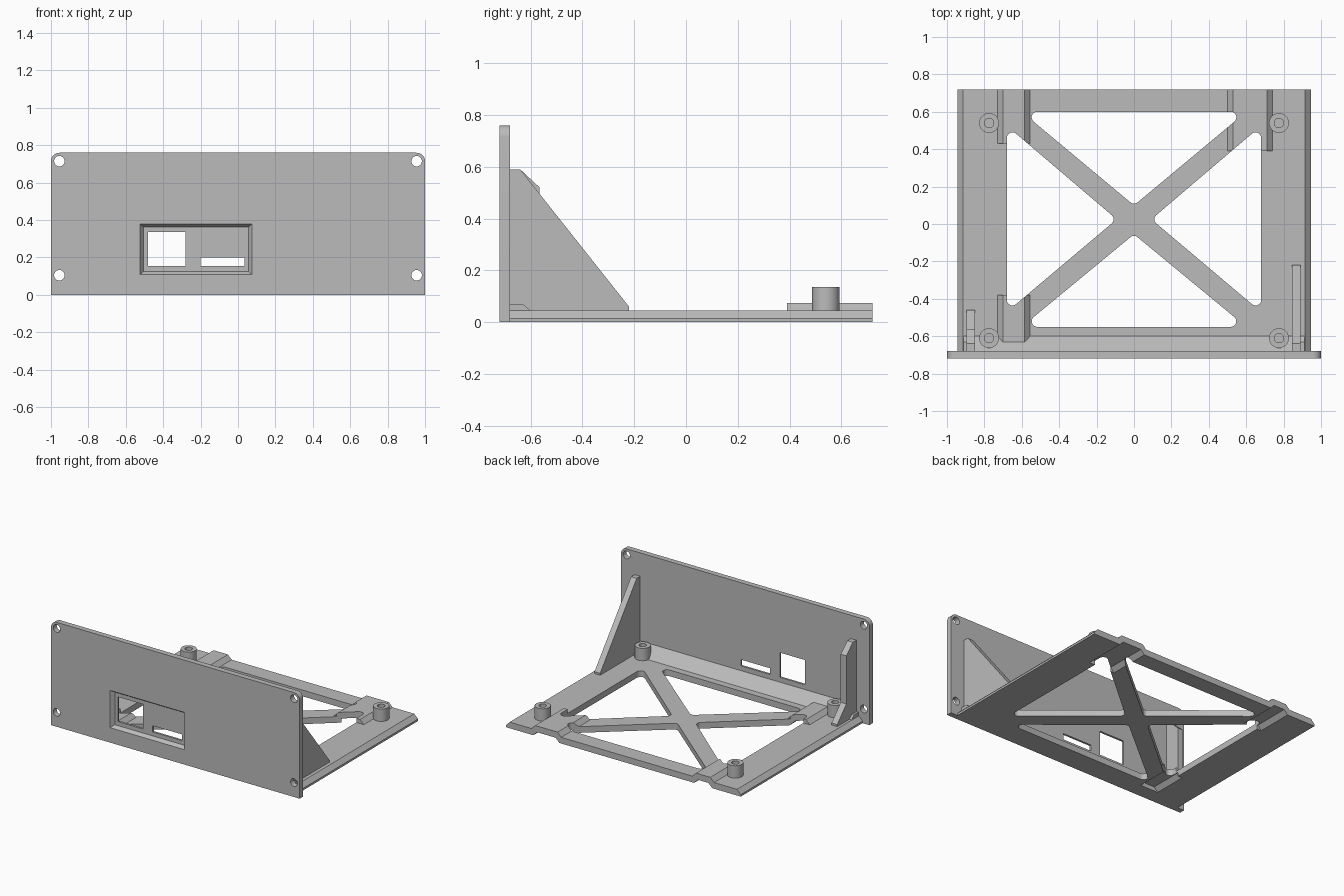
import bpy, bmesh, math
from mathutils import Vector

cube = bpy.data.objects.get("Cube")
if cube:
    bpy.data.objects.remove(cube, do_unlink=True)

grey = bpy.data.materials.new("plain grey")
grey.use_nodes = True
colour = (0.5, 0.5, 0.5, 1)
grey.diffuse_color = colour
grey.node_tree.nodes["Principled BSDF"].inputs["Base Color"].default_value = colour


def prism(name, pts, axis, a, b, far=None):
    """Extrude an outline along an axis from a to b, optionally to another outline."""
    def place(p, d):
        u, v = p
        return {"x": (d, u, v), "y": (u, d, v), "z": (u, v, d)}[axis]
    bm = bmesh.new()
    near = [bm.verts.new(place(p, a)) for p in pts]
    end = [bm.verts.new(place(p, b)) for p in (far or pts)]
    bm.faces.new(near)
    bm.faces.new(end)
    n = len(pts)
    for i in range(n):
        j = (i + 1) % n
        bm.faces.new((near[i], near[j], end[j], end[i]))
    bmesh.ops.recalc_face_normals(bm, faces=bm.faces)
    mesh = bpy.data.meshes.new(name)
    bm.to_mesh(mesh)
    bm.free()
    mesh.materials.append(grey)
    obj = bpy.data.objects.new(name, mesh)
    bpy.context.collection.objects.link(obj)
    return obj


def rect(x0, x1, y0, y1):
    return [(x0, y0), (x1, y0), (x1, y1), (x0, y1)]


def circle(x, y, r, n=32):
    return [(x + r * math.cos(math.tau * i / n), y + r * math.sin(math.tau * i / n))
            for i in range(n)]


def rounded(pts, radii, steps=8):
    """Round the corners of an outline with tangent arcs."""
    out = []
    for i, (p, r) in enumerate(zip(pts, radii)):
        p = Vector(p)
        if r == 0:
            out.append(tuple(p))
            continue
        a = (Vector(pts[i - 1]) - p).normalized()
        b = (Vector(pts[(i + 1) % len(pts)]) - p).normalized()
        half = a.angle(b) / 2
        centre = p + (a + b).normalized() * r / math.sin(half)
        s = p + a * r / math.tan(half) - centre
        e = p + b * r / math.tan(half) - centre
        for k in range(steps + 1):
            d = s.normalized().slerp(e.normalized(), k / steps)
            out.append(tuple(centre + d * r))
    return out


def combine(obj, tools, operation):
    """Apply booleans and discard the tools."""
    for t in tools:
        m = obj.modifiers.new("combine", "BOOLEAN")
        m.operation, m.solver, m.object = operation, "EXACT", t
    bpy.context.view_layer.update()
    deps = bpy.context.evaluated_depsgraph_get()
    mesh = bpy.data.meshes.new_from_object(obj.evaluated_get(deps))
    obj.modifiers.clear()
    obj.data = mesh
    for t in tools:
        bpy.data.objects.remove(t, do_unlink=True)


def smooth(obj):
    bpy.ops.object.select_all(action="DESELECT")
    obj.select_set(True)
    bpy.context.view_layer.objects.active = obj
    bpy.ops.object.shade_smooth_by_angle(angle=math.radians(30))


# Upright front panel with rounded top corners
panel = prism("front_panel", rounded(rect(-1, 1, 0, 0.76), (0, 0, 0.045, 0.045)),
              "y", -0.72, -0.68)
cuts = [prism("screw_hole", circle(x, z, 0.028), "y", -0.8, -0.6)
        for x in (-0.955, 0.955) for z in (0.105, 0.715)]
# Bevelled recess and the two port windows
cuts.append(prism("recess", rect(-0.525, 0.075, 0.108, 0.38), "y", -0.721, -0.695,
                  rect(-0.505, 0.057, 0.126, 0.363)))
cuts.append(prism("large_port", rect(-0.48, -0.28, 0.155, 0.335), "y", -0.8, -0.6))
cuts.append(prism("small_port", rect(-0.2, 0.035, 0.155, 0.2), "y", -0.8, -0.6))
combine(panel, cuts, "DIFFERENCE")
smooth(panel)

# Base plate with chamfered side edges
base = prism("base_frame", [(-0.945, 0), (0.945, 0), (0.945, 0.015), (0.915, 0.045),
                            (-0.915, 0.045), (-0.945, 0.015)], "y", -0.68, 0.72)
# Raised bridges with channels underneath
bumps, channels = [], []
for x0, x1, y0, y1 in ((-0.73, -0.555, 0.43, 0.72), (0.5, 0.74, 0.39, 0.72),
                       (-0.73, -0.555, -0.63, -0.38)):
    bumps.append(prism("bridge", [(x0, 0.02), (x0, 0.045), (x0 + 0.03, 0.075),
                                  (x1 - 0.03, 0.075), (x1, 0.045), (x1, 0.02)],
                       "y", y0, y1))
    channels.append(prism("channel", [(x0 + 0.005, -0.01), (x0 + 0.045, 0.03),
                                      (x1 - 0.045, 0.03), (x1 - 0.005, -0.01)],
                          "y", y0 + 0.02, y1 + 0.02))
combine(base, bumps, "UNION")
combine(base, channels, "DIFFERENCE")
# Four triangular openings leave the cross braces
openings = [[(-0.6, 0.6), (0.6, 0.6), (0, 0.1)],
            [(-0.6, -0.55), (0.6, -0.55), (0, -0.055)]]
for s in (-1, 1):
    openings.append([(s * 0.68, 0.525), (s * 0.68, -0.47), (s * 0.093, 0.025)])
combine(base, [prism("opening", rounded(t, (0.03,) * 3), "z", -0.1, 0.2)
               for t in openings], "DIFFERENCE")
smooth(base)

# Sloped fillet along the foot of the panel, with low end blocks
prism("foot_fillet", [(-0.68, 0.04), (-0.595, 0.04), (-0.6, 0.045), (-0.68, 0.12)],
      "x", -0.88, 0.88)
for side, s in (("left", 1), ("right", -1)):
    prism(side + "_fillet_end", [(-0.68, 0.04), (-0.6, 0.04), (-0.6, 0.045),
                                 (-0.63, 0.07), (-0.68, 0.07)],
          "x", s * 0.87, s * 0.912)

# Gussets bracing the panel: long triangle on the left, short tab on the right
prism("left_gusset", [(-0.68, 0.04), (-0.22, 0.04), (-0.22, 0.06),
                      (-0.64, 0.59), (-0.68, 0.59)], "x", 0.845, 0.89)
prism("right_gusset", [(-0.68, 0.04), (-0.46, 0.04), (-0.46, 0.06), (-0.565, 0.17),
                       (-0.565, 0.52), (-0.64, 0.59), (-0.68, 0.59)],
      "x", -0.895, -0.85)

# Hollow standoffs at the corners
for end, y in (("front", -0.61), ("back", 0.54)):
    for side, x in (("left", 0.775), ("right", -0.775)):
        post = prism(end + "_" + side + "_standoff", circle(x, y, 0.053), "z", 0.03, 0.135)
        combine(post, [prism("bore", circle(x, y, 0.025), "z", 0.085, 0.2)], "DIFFERENCE")
        smooth(post)
